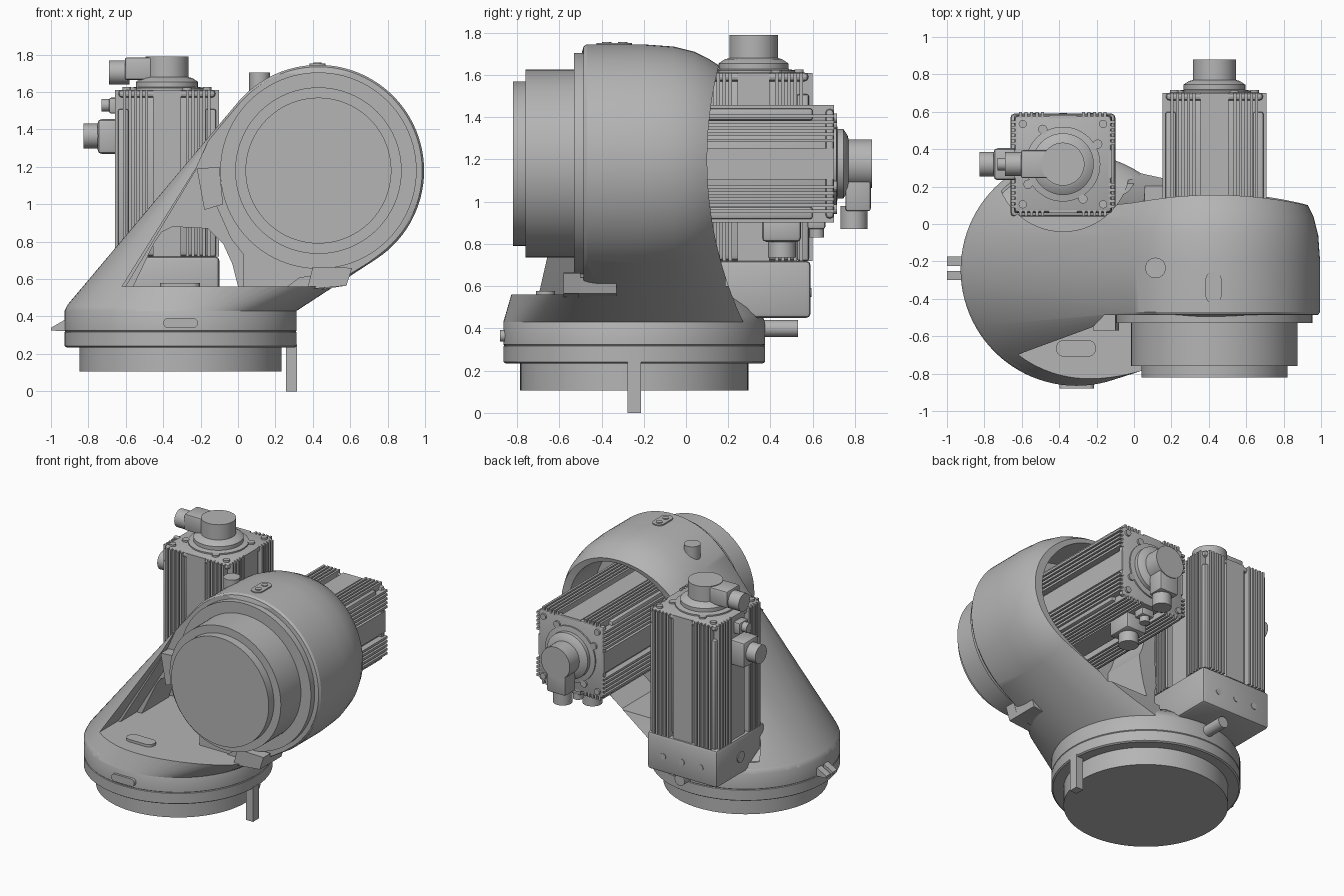
import bpy, bmesh, math
from mathutils import Matrix, Vector

if "Cube" in bpy.data.objects:
    bpy.data.objects.remove(bpy.data.objects["Cube"])

grey = bpy.data.materials.new("cast_grey")
grey.use_nodes = True
COLOUR = (0.46, 0.46, 0.46, 1)
grey.diffuse_color = COLOUR
grey.node_tree.nodes["Principled BSDF"].inputs["Base Color"].default_value = COLOUR

ALONG_Y = Matrix(((1, 0, 0, 0), (0, 0, 1, 0), (0, -1, 0, 0), (0, 0, 0, 1)))
ALONG_X = Matrix(((0, 0, 1, 0), (0, 1, 0, 0), (-1, 0, 0, 0), (0, 0, 0, 1)))
BASE = Vector((-0.307, -0.245, 0))
HEAD = Vector((0.43, 0, 1.18))


def finish(name, bm, matrix=None):
    """Turn a bmesh into a shaded object."""
    if matrix:
        bm.transform(matrix)
    bmesh.ops.recalc_face_normals(bm, faces=bm.faces)
    mesh = bpy.data.meshes.new(name)
    bm.to_mesh(mesh)
    bm.free()
    mesh.materials.append(grey)
    obj = bpy.data.objects.new(name, mesh)
    bpy.context.collection.objects.link(obj)
    smooth(obj)
    return obj


def smooth(obj):
    bpy.ops.object.select_all(action="DESELECT")
    obj.select_set(True)
    bpy.context.view_layer.objects.active = obj
    bpy.ops.object.shade_smooth_by_angle(angle=math.radians(28))


def lathe(name, profile, matrix=None, n=64):
    """Capped solid of revolution about z from (radius, height) pairs."""
    bm = bmesh.new()
    rings = []
    for r, h in profile:
        rings.append([bm.verts.new((r * math.cos(2 * math.pi * i / n),
                                    r * math.sin(2 * math.pi * i / n), h)) for i in range(n)])
    for a, b in zip(rings, rings[1:]):
        for i in range(n):
            j = (i + 1) % n
            bm.faces.new((a[i], a[j], b[j], b[i]))
    bm.faces.new(rings[0])
    bm.faces.new(rings[-1])
    return finish(name, bm, matrix)


def rod(name, r, a, b, n=24, matrix=None):
    """Cylinder of radius r between two points."""
    a, b = Vector(a), Vector(b)
    turn = (b - a).to_track_quat("Z", "Y").to_matrix().to_4x4()
    place = Matrix.Translation(a) @ turn
    return lathe(name, [(r, 0), (r, (b - a).length)], matrix @ place if matrix else place, n)


def box(name, lo, hi, matrix=None, bevel=0.0):
    bm = bmesh.new()
    bmesh.ops.create_cube(bm, size=1)
    lo, hi = Vector(lo), Vector(hi)
    for v in bm.verts:
        v.co = Vector([(l + h) / 2 + c * (h - l) for l, h, c in zip(lo, hi, v.co)])
    if bevel:
        bmesh.ops.bevel(bm, geom=bm.edges[:], offset=bevel, segments=2, profile=0.5, affect="EDGES")
    return finish(name, bm, matrix)


def prism(name, points, y0, y1):
    """Outline in x, z pushed along y."""
    bm = bmesh.new()
    face = bm.faces.new([bm.verts.new((x, y0, z)) for x, z in points])
    new = bmesh.ops.extrude_face_region(bm, geom=[face])["geom"]
    bmesh.ops.translate(bm, vec=(0, y1 - y0, 0), verts=[v for v in new if isinstance(v, bmesh.types.BMVert)])
    return finish(name, bm)


def pill(name, length, width, depth, matrix):
    """Flat plate with round ends, raised along local z."""
    bm = bmesh.new()
    pts = []
    for k in range(24):
        a = 2 * math.pi * (k + 0.5) / 24
        side = math.copysign((length - width) / 2, math.cos(a))
        pts.append(bm.verts.new((side + width / 2 * math.cos(a), width / 2 * math.sin(a), 0)))
    face = bm.faces.new(pts)
    new = bmesh.ops.extrude_face_region(bm, geom=[face])["geom"]
    bmesh.ops.translate(bm, vec=(0, 0, depth), verts=[v for v in new if isinstance(v, bmesh.types.BMVert)])
    return finish(name, bm, matrix)


def cut(obj, cutters):
    for c in cutters:
        c.hide_render = True
        mod = obj.modifiers.new("cut", "BOOLEAN")
        mod.operation, mod.solver, mod.object = "DIFFERENCE", "EXACT", c
        bpy.ops.object.select_all(action="DESELECT")
        bpy.context.view_layer.objects.active = obj
        obj.select_set(True)
        bpy.ops.object.modifier_apply(modifier=mod.name)
        bpy.data.objects.remove(c)
    smooth(obj)


# Round base with sloping shoulder
base_at = Matrix.Translation(BASE)
lathe("base_foot", [(0.54, 0.105), (0.54, 0.25)], base_at, 96)
shoulder = [(0.62, 0.43), (0.605, 0.462), (0.57, 0.5), (0.5, 0.553)]
lathe("base_ring", [(0.61, 0.235), (0.62, 0.242), (0.62, 0.316), (0.616, 0.32), (0.62, 0.324)]
      + shoulder + [(0.47, 0.558)], base_at, 96)

# Leaning arm: skin around the shoulder and the domed head
dome = [(0.555, -0.485), (0.565, -0.47), (0.565, -0.2), (0.555, -0.06),
        (0.53, 0.04), (0.495, 0.11), (0.45, 0.18), (0.38, 0.25)]
bm = bmesh.new()
for i in range(96):
    c, s = math.cos(math.tau * i / 96), math.sin(math.tau * i / 96)
    for r, z in shoulder:
        bm.verts.new(BASE + Vector((r * c, r * s, z)))
    for r, y in dome:
        bm.verts.new(HEAD + Vector((r * c, y, r * s)))
hull = bmesh.ops.convex_hull(bm, input=bm.verts[:])
bmesh.ops.delete(bm, geom=list({v for v in hull["geom_interior"] if isinstance(v, bmesh.types.BMVert)}), context="VERTS")
arm = finish("arm_shell", bm)
cut(arm, [
    lathe("back_cutter", [(1.82, -2), (1.82, 2)], Matrix.Translation((0, 1.92, 1.2)) @ ALONG_X, 160),
    rod("motor_clearance", 0.36, (-0.38, 0.32, 0.5), (-0.38, 0.32, 2), 64),
    prism("front_cutter", [(-0.62, 0.56), (-0.22, 1.2), (0, 1.7), (1.3, 1.7), (1.3, 0.56)], -1.3, -0.486),
    prism("recess_cutter", [(-0.6, 0.56), (-0.22, 1.19), (-0.15, 1.17), (-0.12, 1.0), (-0.04, 0.82),
                            (0.03, 0.73), (0.03, 0.56)], -1.3, -0.3),
    prism("window_cutter", [(-0.56, 0.56), (-0.45, 0.79), (-0.41, 0.85), (-0.35, 0.88), (-0.16, 0.87),
                            (-0.08, 0.79), (-0.03, 0.68), (0, 0.56)], -1.3, 1),
    rod("head_cavity", 0.44, (0.43, -0.2, 1.18), (0.43, 1, 1.18), 64),
    prism("neck_cavity", [(0.06, 0.6), (0.38, 0.6), (0.68, 0.81), (0.4, 1.1), (0.05, 1.1)], -0.2, 1),
])

# Front flange and gear drum
lathe("head_drum", [(0.525, -0.45), (0.525, -0.53), (0.445, -0.53), (0.445, -0.76),
                    (0.39, -0.76), (0.39, -0.82)],
      Matrix.Translation(HEAD) @ ALONG_Y, 96)


def motor(name, place):
    """Finned motor: z is the shaft, the top of the body is z = 0, plugs face -x."""
    length = 0.89
    box(name + "_core", (-0.235, -0.235, -length), (0.235, 0.235, 0), place, 0.03)
    box(name + "_cap_plate", (-0.26, -0.26, -0.04), (0.26, 0.26, 0.002), place, 0.02)
    for q in range(4):
        side = place @ Matrix.Rotation(q * math.pi / 2, 4, "Z")
        # Cooling fins, centre strip and corner bar
        for m in (-1, 1):
            for k in range(5):
                t = m * (0.11 + 0.029 * k)
                box(name + "_fin", (t - 0.008, 0.2, -length), (t + 0.008, 0.278, 0), side)
        box(name + "_strip", (-0.075, 0.2, -length), (0.075, 0.262, 0), side)
        box(name + "_corner", (0.205, 0.205, -length), (0.262, 0.262, -0.1), side, 0.012)
        rod(name + "_bolt", 0.022, (0.215, 0.215, -0.1), (0.215, 0.215, 0.016), 12, side)
        turned = side @ Matrix.Rotation(math.radians(30), 4, "Z")
        rod(name + "_cap_bolt", 0.025, (0.215, 0, -0.02), (0.215, 0, 0.014), 12, turned)
    # Encoder cover with its elbow connector
    lathe(name + "_cover", [(0.2, 0), (0.2, 0.012), (0.165, 0.018), (0.165, 0.045), (0.135, 0.065),
                            (0.115, 0.07), (0.115, 0.18)], place, 48)
    box(name + "_elbow", (-0.225, -0.075, 0.055), (0, 0.075, 0.175), place, 0.012)
    rod(name + "_elbow_plug", 0.064, (-0.31, 0, 0.095), (-0.2, 0, 0.095), 32, place)
    # Power plug and small signal plug
    box(name + "_plug_plate", (-0.37, -0.085, -0.34), (-0.24, 0.085, -0.155), place, 0.02)
    rod(name + "_plug", 0.066, (-0.445, 0, -0.245), (-0.36, 0, -0.245), 32, place)
    box(name + "_signal_base", (-0.31, -0.05, -0.125), (-0.25, 0.05, -0.04), place, 0.012)
    rod(name + "_signal_plug", 0.034, (-0.35, 0, -0.08), (-0.3, 0, -0.08), 24, place)


motor("upright_motor", Matrix.Translation((-0.38, 0.32, 1.61)))
LYING = Matrix(((0, 1, 0, 0), (0, 0, 1, 0), (1, 0, 0, 0), (0, 0, 0, 1)))
motor("lying_motor", Matrix.Translation((0.43, 0.7, 1.18)) @ LYING)

# Mounting block under the upright motor
box("motor_block", (-0.66, 0.04, 0.45), (-0.1, 0.59, 0.72), None, 0.02)
for x in (-0.53, -0.38, -0.23):
    rod("block_screw", 0.022, (x, 0.58, 0.57), (x, 0.594, 0.57), 16)
rod("side_port", 0.04, (-0.65, 0.32, 0.58), (-0.666, 0.32, 0.58), 24)
rod("rear_nozzle", 0.04, (-0.32, 0.33, 0.4), (-0.32, 0.53, 0.4))

# Base plates, side pointer and hanging post
pill("floor_plate", 0.215, 0.09, 0.022, Matrix.Translation((-0.31, -0.665, 0.556)))
pill("front_plate", 0.185, 0.055, 0.025, Matrix.Translation((-0.307, -0.855, 0.365)) @ Matrix.Rotation(math.pi / 2, 4, "X"))
for y in (-0.3, -0.225):
    prism("side_pointer", [(-0.9, 0.32), (-1.0, 0.325), (-1.0, 0.34), (-0.93, 0.38), (-0.9, 0.38)], y, y + 0.05)
box("hanging_post", (0.257, -0.278, 0), (0.315, -0.212, 0.25))

# Head fittings: lifting boss, top slot plate and stop brackets
rod("lifting_boss", 0.055, (0.115, -0.235, 1.45), (0.115, -0.235, 1.705), 32)
top_plate = Matrix.Translation((0.425, -0.34, 1.742)) @ Matrix.Rotation(math.pi / 2, 4, "Z")
pill("top_slot_plate", 0.17, 0.085, 0.01, top_plate)
for y in (-0.375, -0.3):
    rod("slot_pin", 0.022, (0.425, y, 1.745), (0.425, y, 1.757), 16)
prism("left_stop", [(-0.22, 1.19), (-0.1, 1.2), (-0.08, 1.0), (-0.18, 0.97)], -0.57, -0.45)
prism("lower_stop", [(0.37, 0.545), (0.58, 0.565), (0.61, 0.66), (0.4, 0.665)], -0.58, -0.5)
prism("lower_stop_arm", [(0.45, 0.545), (0.58, 0.565), (0.6, 0.64), (0.45, 0.66)], -0.51, -0.33)
prism("stop_gusset", [(0.13, 0.46), (0.2, 0.46), (0.42, 0.555), (0.42, 0.62), (0.33, 0.61)], -0.5, -0.3)
